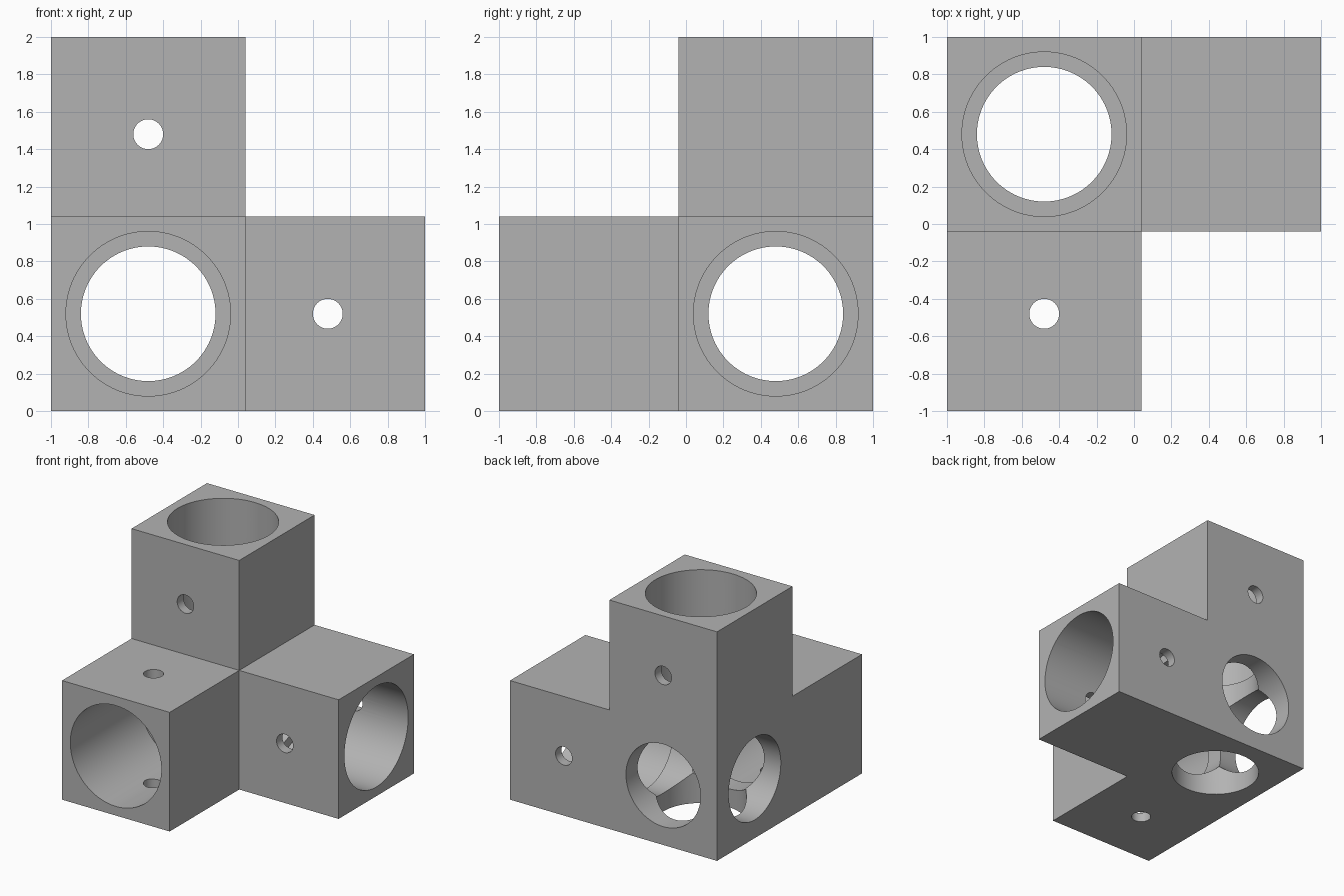
import bpy
from mathutils import Vector

if "Cube" in bpy.data.objects:
    bpy.data.objects.remove(bpy.data.objects["Cube"])

CENTRE = Vector((-0.48, 0.48, 0.52))   # where the three bores cross
HALF = 0.52                            # half width of the square tube
REACH = 1.48                           # centre to arm end
SEAT, PASSAGE, SCREW = 0.44, 0.36, 0.08

X, Y, Z = Vector((1, 0, 0)), Vector((0, 1, 0)), Vector((0, 0, 1))
ARMS = {"left_arm": X, "front_arm": -Y, "top_arm": Z}


def box(name, low, high):
    bpy.ops.mesh.primitive_cube_add(size=1, location=(low + high) / 2)
    obj = bpy.context.object
    obj.name = name
    obj.scale = high - low
    bpy.ops.object.transform_apply(location=True, rotation=False, scale=True)
    return obj


def rod(name, start, end, radius, sides):
    axis = end - start
    bpy.ops.mesh.primitive_cylinder_add(
        vertices=sides, radius=radius, depth=axis.length,
        location=(start + end) / 2,
        rotation=axis.to_track_quat('Z', 'Y').to_euler())
    bpy.context.object.name = name
    return bpy.context.object


def combine(body, tool, operation):
    tool.hide_render = True
    bpy.context.view_layer.objects.active = body
    mod = body.modifiers.new(tool.name, 'BOOLEAN')
    mod.operation, mod.solver, mod.object = operation, 'EXACT', tool
    bpy.ops.object.modifier_apply(modifier=mod.name)
    bpy.data.objects.remove(tool)


# Corner cube with three square arms
half = Vector((HALF, HALF, HALF))
body = box("corner_connector", CENTRE - half, CENTRE + half)
for name, d in ARMS.items():
    shift = d * (REACH - HALF)
    a, b = CENTRE - half, CENTRE + half
    low = Vector(map(min, a, a + shift))
    high = Vector(map(max, b, b + shift))
    combine(body, box(name, low, high), 'UNION')

# Narrow passages right through, wider tube seats down to the corner cube
for name, d in ARMS.items():
    combine(body, rod(name + "_passage", CENTRE - d, CENTRE + d * 2, PASSAGE, 96),
            'DIFFERENCE')
for name, d in ARMS.items():
    combine(body, rod(name + "_seat", CENTRE + d * HALF, CENTRE + d * 2, SEAT, 96),
            'DIFFERENCE')

# Screw holes across each arm
for name, across in (("left_arm", Y), ("front_arm", Z), ("top_arm", Y)):
    mid = CENTRE + ARMS[name] * 0.96
    combine(body, rod(name + "_screw_hole", mid - across, mid + across, SCREW, 32),
            'DIFFERENCE')

# Plain grey finish
grey = bpy.data.materials.new("plain_grey")
grey.use_nodes = True
colour = (0.45, 0.45, 0.45, 1)
grey.diffuse_color = colour
grey.node_tree.nodes["Principled BSDF"].inputs["Base Color"].default_value = colour
body.data.materials.clear()
body.data.materials.append(grey)

bpy.ops.object.select_all(action='DESELECT')
body.select_set(True)
bpy.context.view_layer.objects.active = body
bpy.ops.object.shade_smooth_by_angle()
